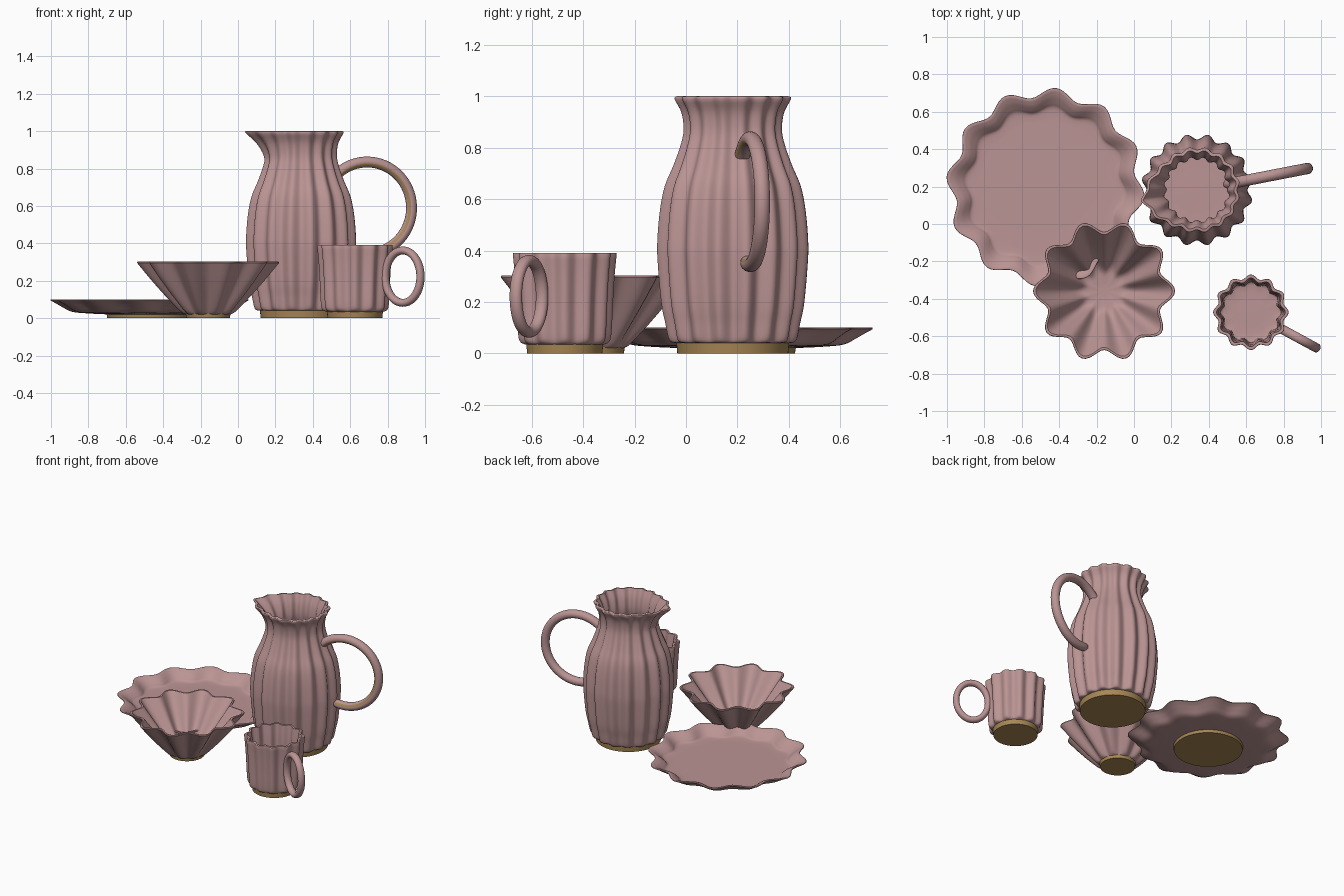
import bpy, bmesh, math
from mathutils import Vector

if "Cube" in bpy.data.objects:
    bpy.data.objects.remove(bpy.data.objects["Cube"])


def material(name, col):
    m = bpy.data.materials.new(name)
    m.diffuse_color = (*col, 1)
    m.use_nodes = True
    m.node_tree.nodes["Principled BSDF"].inputs["Base Color"].default_value = m.diffuse_color
    return m


PINK = material("dusty_pink_glaze", (0.50, 0.298, 0.298))
CLAY = material("bare_tan_clay", (0.39, 0.245, 0.09))


def finish(name, bm, mats):
    bmesh.ops.remove_doubles(bm, verts=bm.verts, dist=1e-5)
    bmesh.ops.recalc_face_normals(bm, faces=bm.faces)
    me = bpy.data.meshes.new(name)
    bm.to_mesh(me)
    bm.free()
    for m in mats:
        me.materials.append(m)
    ob = bpy.data.objects.new(name, me)
    bpy.context.collection.objects.link(ob)
    bpy.ops.object.select_all(action='DESELECT')
    bpy.context.view_layer.objects.active = ob
    ob.select_set(True)
    bpy.ops.object.shade_smooth_by_angle(angle=math.radians(40))


def spline(pts, sub=4):
    """Smooth curve through the points."""
    p = [Vector(q) for q in pts]
    p = [2 * p[0] - p[1]] + p + [2 * p[-1] - p[-2]]
    out = []
    for a, b, c, d in zip(p, p[1:], p[2:], p[3:]):
        for k in range(sub):
            t = k / sub
            out.append(0.5 * (2 * b + (c - a) * t + (2 * a - 5 * b + 4 * c - d) * t * t
                              + (3 * b - a - 3 * c + d) * t ** 3))
    return out + [p[-2]]


def lathe(name, centre, curves, lobes=0, phase=0.0, mat=PINK, extra=None):
    """Revolve (crest radius, z, flute depth) curves, with a fluted section."""
    prof = [q for c in curves for q in (spline(c) if len(c) > 2 else [Vector(v) for v in c])]
    n = lobes * 12 if lobes else 64
    ph = math.radians(phase)
    bm = bmesh.new()
    rings = []
    for r, z, amp in prof:
        ring = []
        for i in range(n):
            a = 2 * math.pi * i / n
            rr = max(0, r - amp + amp * math.cos(lobes * a))
            if extra:
                rr += extra(a, z)
            ring.append(bm.verts.new((centre[0] + rr * math.cos(a + ph),
                                      centre[1] + rr * math.sin(a + ph), z)))
        rings.append(ring)
    for a, b in zip(rings, rings[1:]):
        for i in range(n):
            j = (i + 1) % n
            bm.faces.new((a[i], a[j], b[j], b[i]))
    bmesh.ops.dissolve_degenerate(bm, dist=1e-6, edges=bm.edges)
    finish(name, bm, [mat])


def foot(name, centre, r, h):
    lathe(name, centre, [[(0, 0, 0), (r - 0.004, 0, 0)], [(r - 0.004, 0, 0), (r, h, 0)],
                         [(r, h, 0), (0, h, 0)]], mat=CLAY)


def handle(name, centre, angle, path, rad, width, closed=False, strip=()):
    """Sweep an oval along a (distance, z) path in a vertical plane."""
    a = math.radians(angle)
    out = Vector((math.cos(a), math.sin(a), 0))
    side = Vector((math.sin(a), -math.cos(a), 0))
    up = Vector((0, 0, 1))
    base = Vector((*centre, 0))
    n, m = len(path), 24
    bm = bmesh.new()
    rings = []
    for i, (s, z) in enumerate(path):
        p0 = path[i - 1] if (closed or i) else path[0]
        p1 = path[(i + 1) % n] if closed else path[min(i + 1, n - 1)]
        t = Vector((p1[0] - p0[0], p1[1] - p0[1])).normalized()
        inward = out * t.y - up * t.x      # path runs clockwise
        end = 1.0 if closed else (0.55, 0.88)[min(i, n - 1 - i)] if min(i, n - 1 - i) < 2 else 1.0
        ring = []
        for j in range(m):
            f = 2 * math.pi * j / m
            ring.append(bm.verts.new(base + out * s + up * z + inward * rad * end * math.cos(f)
                                     + side * width * end * math.sin(f)))
        rings.append(ring)
    for i in range(n if closed else n - 1):
        b, c = rings[i], rings[(i + 1) % n]
        for j in range(m):
            k = (j + 1) % m
            bm.faces.new((b[j], b[k], c[k], c[j])).material_index = int(j in strip)
    if not closed:
        bm.faces.new(rings[0])
        bm.faces.new(rings[-1])
    finish(name, bm, [PINK, CLAY])


# Plate: twelve lobes, wide flat floor, rising rim
C = (-0.473, 0.198)
foot("plate_foot", C, 0.23, 0.024)
lathe("plate", C, [
    [(0, 0.02, 0), (0.22, 0.02, 0)],
    [(0.22, 0.02, 0), (0.34, 0.026, 0.004), (0.42, 0.035, 0.014), (0.47, 0.06, 0.021),
     (0.505, 0.08, 0.025), (0.532, 0.094, 0.026)],
    [(0.532, 0.094, 0.026), (0.53, 0.1, 0.026), (0.518, 0.1, 0.026)],
    [(0.518, 0.1, 0.026), (0.485, 0.085, 0.024), (0.45, 0.062, 0.02), (0.425, 0.046, 0.015),
     (0.38, 0.041, 0.006), (0.3, 0.04, 0), (0, 0.04, 0)]], 12, 24)

# Bowl: ten deep lobes running down to the middle
C = (-0.16, -0.358)
foot("bowl_foot", C, 0.12, 0.024)
lathe("bowl", C, [
    [(0, 0.02, 0), (0.12, 0.02, 0.002)],
    [(0.12, 0.02, 0.002), (0.15, 0.038, 0.01), (0.225, 0.115, 0.02), (0.305, 0.205, 0.027),
     (0.38, 0.296, 0.032)],
    [(0.38, 0.296, 0.032), (0.377, 0.302, 0.032), (0.365, 0.302, 0.032)],
    [(0.365, 0.302, 0.032), (0.285, 0.208, 0.027), (0.205, 0.12, 0.021), (0.13, 0.054, 0.012),
     (0.06, 0.042, 0.004), (0, 0.04, 0)]], 10, 0)

# Mug: twelve lobes and a ring handle
C = (0.625, -0.472)
foot("mug_foot", C, 0.15, 0.036)
lathe("mug", C, [
    [(0, 0.034, 0), (0.152, 0.034, 0.002)],
    [(0.152, 0.034, 0.002), (0.173, 0.045, 0.008), (0.182, 0.08, 0.01), (0.188, 0.2, 0.011),
     (0.194, 0.3, 0.011), (0.202, 0.385, 0.011)],
    [(0.202, 0.385, 0.011), (0.199, 0.391, 0.011), (0.184, 0.391, 0.011)],
    [(0.184, 0.391, 0.011), (0.175, 0.3, 0.011), (0.17, 0.2, 0.011), (0.163, 0.09, 0.01),
     (0.145, 0.062, 0.004), (0, 0.06, 0)]], 12, 0)
ring = [(0.292 - 0.107 * math.cos(2 * math.pi * i / 64), 0.222 + 0.14 * math.sin(2 * math.pi * i / 64))
        for i in range(64)]
handle("mug_handle", C, -28.5, ring, 0.021, 0.025, closed=True)


# Pitcher: sixteen lobes, pinched neck, pointed spout opposite the handle
C = (0.337, 0.182)
TURN = 11


def spout(a, z):
    d = abs(math.degrees(a) - 180)
    if z < 0.84 or d > 55:
        return 0
    return 0.078 * ((z - 0.84) / 0.16) ** 1.3 * (1 - d / 55) ** 1.3


foot("pitcher_foot", C, 0.22, 0.043)
lathe("pitcher", C, [
    [(0, 0.04, 0), (0.228, 0.04, 0.004)],
    [(0.228, 0.04, 0.004), (0.252, 0.052, 0.011), (0.268, 0.12, 0.014), (0.284, 0.2, 0.015),
     (0.298, 0.36, 0.015), (0.299, 0.44, 0.015), (0.289, 0.555, 0.014), (0.27, 0.65, 0.013),
     (0.236, 0.73, 0.011), (0.207, 0.81, 0.009), (0.195, 0.87, 0.008), (0.203, 0.935, 0.008),
     (0.23, 0.988, 0.008)],
    [(0.23, 0.988, 0.008), (0.229, 0.998, 0.008), (0.213, 1.002, 0.008)],
    [(0.213, 1.002, 0.008), (0.187, 0.94, 0.008), (0.176, 0.87, 0.008), (0.186, 0.81, 0.009),
     (0.215, 0.73, 0.01), (0.25, 0.65, 0.011), (0.278, 0.44, 0.013), (0.264, 0.2, 0.013),
     (0.24, 0.09, 0.01), (0.2, 0.07, 0.002), (0, 0.07, 0)]], 16, TURN, extra=spout)

# Pitcher handle: near-circular loop with a thin unglazed strip on one inner side
loop = []
for i in range(49):
    t = math.radians(148 - i * (148 + 112) / 48)
    loop.append((0.36 + 0.242 * math.cos(t), 0.59 + 0.245 * math.sin(t)))
handle("pitcher_handle", C, TURN, loop, 0.029, 0.03, strip=(3, 4))
